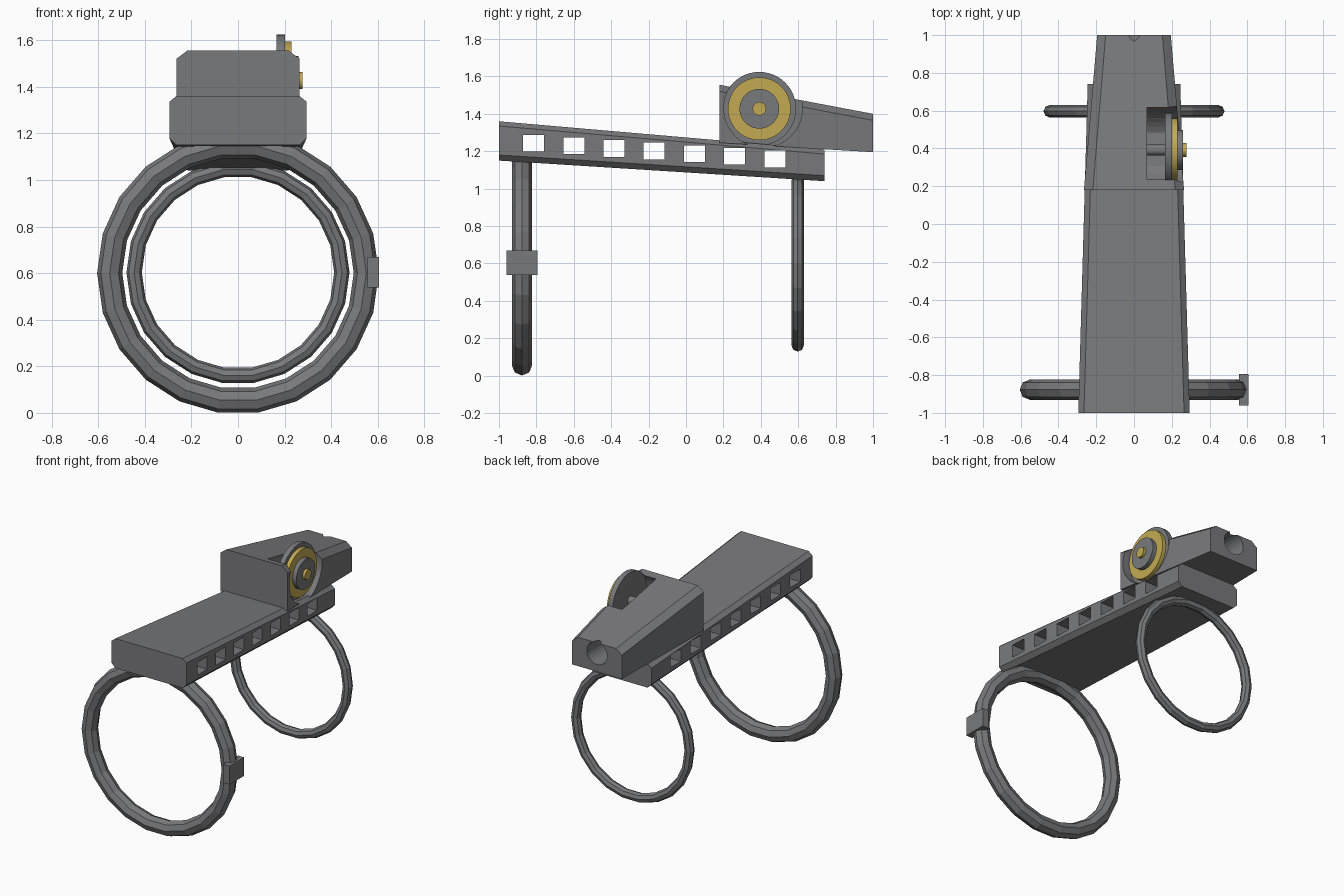
import bpy, bmesh, math
from mathutils import Matrix, Vector

if "Cube" in bpy.data.objects:
    bpy.data.objects.remove(bpy.data.objects["Cube"])


def material(name, rgb):
    m = bpy.data.materials.new(name)
    m.diffuse_color = (*rgb, 1)
    m.use_nodes = True
    m.node_tree.nodes["Principled BSDF"].inputs["Base Color"].default_value = m.diffuse_color
    return m


GREY = material("gunmetal grey", (0.19, 0.192, 0.2))
GOLD = material("brass gold", (0.54, 0.40, 0.085))


def finish(name, bm, mat):
    bmesh.ops.recalc_face_normals(bm, faces=bm.faces)
    me = bpy.data.meshes.new(name)
    bm.to_mesh(me)
    bm.free()
    me.materials.append(mat)
    ob = bpy.data.objects.new(name, me)
    bpy.context.collection.objects.link(ob)
    return ob


def loft(name, sections, mat):
    """Skin mirrored half profiles [(x, z), ...] placed at successive y."""
    bm = bmesh.new()
    rings = []
    for y, half in sections:
        loop = half + [(-x, z) for x, z in reversed(half)]
        rings.append([bm.verts.new((x, y, z)) for x, z in loop])
    n = len(rings[0])
    for a, b in zip(rings, rings[1:]):
        for i in range(n):
            j = (i + 1) % n
            bm.faces.new((a[i], a[j], b[j], b[i]))
    bm.faces.new(rings[0])
    bm.faces.new(rings[-1])
    return finish(name, bm, mat)


def box(name, lo, hi, mat=GREY):
    lo, hi = Vector(lo), Vector(hi)
    bm = bmesh.new()
    bmesh.ops.create_cube(bm, size=1, matrix=Matrix.Translation((lo + hi) / 2)
                          @ Matrix.Diagonal((*(hi - lo), 1)))
    return finish(name, bm, mat)


def disc(name, axis, centre, radius, depth, mat=GREY, segments=48):
    rot = Matrix.Rotation(math.pi / 2, 4, 'Y' if axis == 'x' else 'X')
    bm = bmesh.new()
    bmesh.ops.create_cone(bm, cap_ends=True, segments=segments, radius1=radius,
                          radius2=radius, depth=depth,
                          matrix=Matrix.Translation(centre) @ rot)
    return finish(name, bm, mat)


def cut(target, cutter):
    mod = target.modifiers.new("cut", 'BOOLEAN')
    mod.operation = 'DIFFERENCE'
    mod.solver = 'EXACT'
    mod.object = cutter
    cutter.hide_render = True
    cutter.hide_viewport = True


def ring(name, y, z, major, minor, segments=22, sides=8):
    bm = bmesh.new()
    rows = []
    for i in range(segments):
        a = 2 * math.pi * i / segments
        row = []
        for k in range(sides):
            b = 2 * math.pi * k / sides
            r = major + minor * math.cos(b)
            row.append(bm.verts.new((r * math.cos(a), y + minor * math.sin(b),
                                     z + r * math.sin(a))))
        rows.append(row)
    for i in range(segments):
        p, q = rows[i], rows[(i + 1) % segments]
        for k in range(sides):
            m = (k + 1) % sides
            bm.faces.new((p[k], p[m], q[m], q[k]))
    return finish(name, bm, GREY)


# Tapered rail body with chamfered edges
rail = loft("rail_body", [
    (-1.0, [(0.265, 1.15), (0.295, 1.18), (0.295, 1.335), (0.265, 1.36)]),
    (0.74, [(0.215, 1.04), (0.245, 1.07), (0.245, 1.185), (0.215, 1.21)])], GREY)

# Seven square openings through the rail sides
for i in range(7):
    y, z = -0.815 + 0.215 * i, 1.243 - 0.014 * i
    cut(rail, box(f"opening_cutter_{i + 1}", (-0.5, y - 0.056, z - 0.045),
                  (0.5, y + 0.056, z + 0.045)))

# Wedge housing on top of the rail
housing = loft("reel_housing", [
    (0.18, [(0.265, 1.245), (0.265, 1.52), (0.218, 1.555)]),
    (1.0, [(0.195, 1.195), (0.195, 1.365), (0.15, 1.40)])], GREY)
cut(housing, disc("wheel_pocket_cutter", 'x', (0.27, 0.412, 1.43), 0.21, 0.40))
cut(housing, disc("outlet_bore_cutter", 'y', (0, 0.95, 1.326), 0.08, 0.40, segments=24))

# Stepped adjustment wheel: name, radius, start x, end x, material
for name, r, x0, x1, mat in [
        ("wheel_rim", 0.197, 0.165, 0.202, GREY),
        ("wheel_brass_plate", 0.168, 0.202, 0.229, GOLD),
        ("wheel_cap", 0.106, 0.229, 0.259, GREY),
        ("wheel_hub", 0.036, 0.259, 0.278, GOLD),
        ("wheel_axle", 0.03, 0.06, 0.17, GREY)]:
    disc(name, 'x', ((x0 + x1) / 2, 0.392, 1.427), r, x1 - x0, mat)

# Arm bands and clasp
ring("front_band", -0.877, 0.60, 0.551, 0.054)
ring("rear_band", 0.597, 0.603, 0.446, 0.033)
box("band_clasp", (0.555, -0.96, 0.538), (0.605, -0.795, 0.67))

# Smooth the round wheel parts and keep hard edges
bpy.ops.object.select_all(action='DESELECT')
for ob in bpy.data.objects:
    if ob.name.startswith("wheel_") and not ob.hide_viewport:
        ob.select_set(True)
        bpy.context.view_layer.objects.active = ob
bpy.ops.object.shade_smooth_by_angle(angle=math.radians(30))
